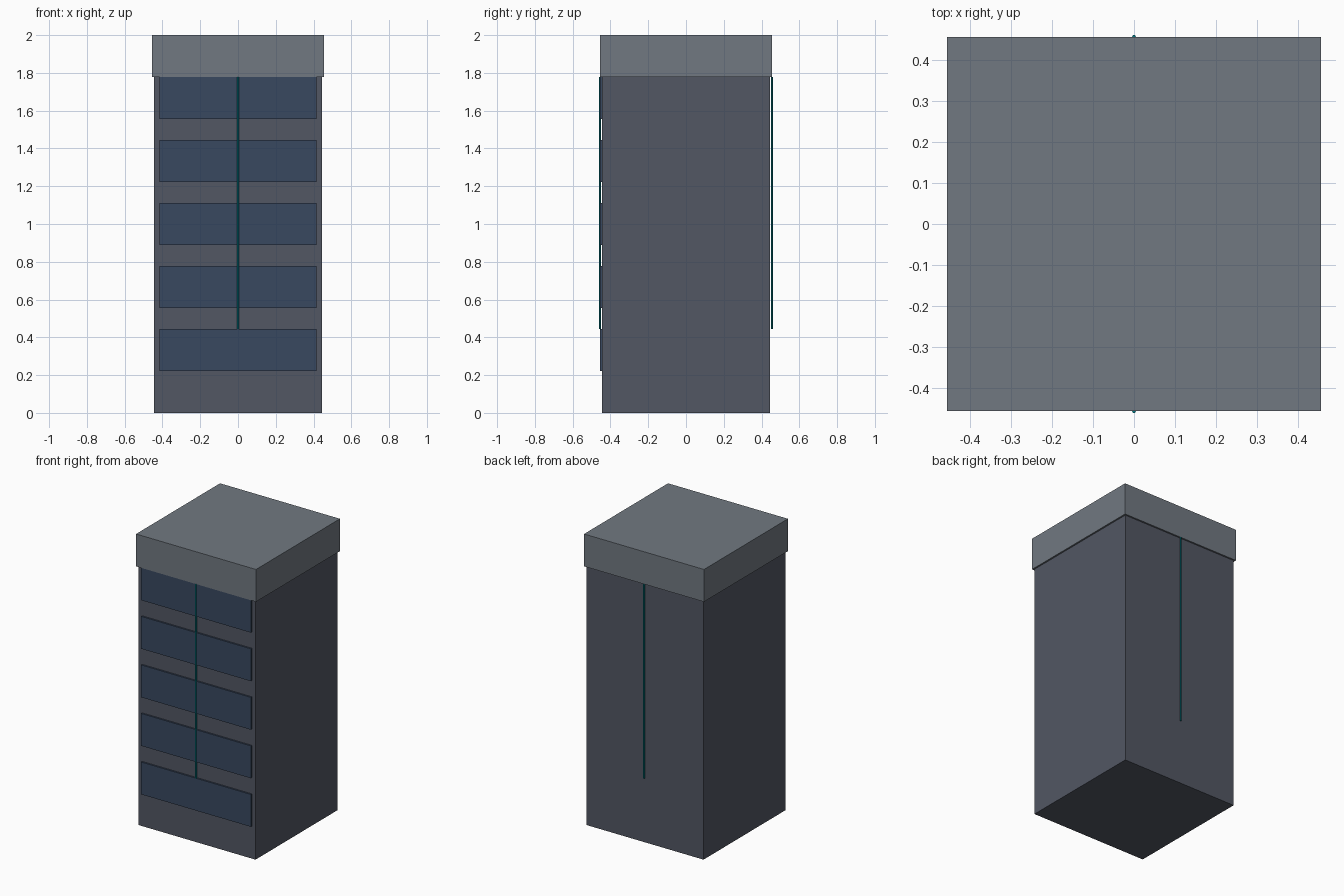
import bpy

if "Cube" in bpy.data.objects:
    bpy.data.objects.remove(bpy.data.objects["Cube"])

U = 2 / 9  # module: the tower is nine modules tall


def material(name, color):
    m = bpy.data.materials.new(name)
    m.diffuse_color = (*color, 1)
    m.use_nodes = True
    m.node_tree.nodes["Principled BSDF"].inputs["Base Color"].default_value = m.diffuse_color
    return m


def box(name, size, center, mat):
    bpy.ops.mesh.primitive_cube_add(size=1, location=[c * U for c in center])
    ob = bpy.context.object
    ob.name = name
    ob.scale = [s * U for s in size]
    bpy.ops.object.transform_apply(location=False, rotation=False, scale=True)
    ob.data.materials.append(mat)
    return ob


wall = material("dark_wall", (0.085, 0.095, 0.125))
roof = material("grey_roof", (0.165, 0.19, 0.22))
glass = material("blue_glass", (0.04, 0.065, 0.115))
teal = material("teal_light", (0.0, 0.22, 0.26))

# Tower body and overhanging roof cap
box("tower_body", (4, 4, 8), (0, 0, 4), wall)
box("roof_cap", (4.1, 4.1, 1), (0, 0, 8.5), roof)

# Window bands on the front
for i in range(5):
    box(f"window_band_{i + 1}", (3.75, 0.1, 1), (0, -2, 1.5 + 1.5 * i), glass)

# Thin vertical light rods, front and back
for name, side in (("front_light_rod", -1), ("back_light_rod", 1)):
    bpy.ops.mesh.primitive_cylinder_add(
        vertices=8, radius=0.022 * U, depth=6 * U,
        location=(0, side * 2.05 * U, 5 * U))
    rod = bpy.context.object
    rod.name = name
    rod.data.materials.append(teal)
    bpy.ops.object.shade_smooth_by_angle()
